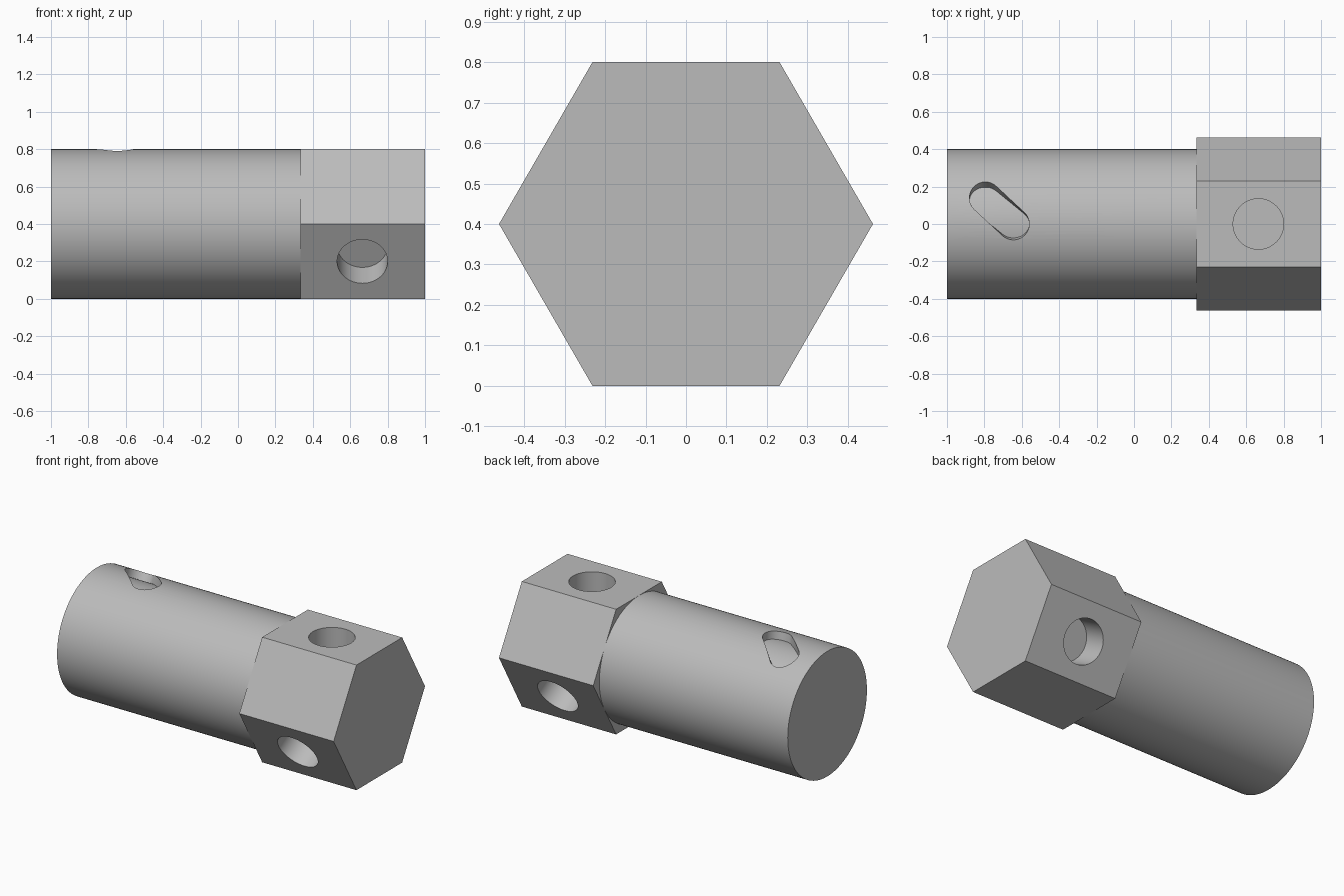
import bpy, bmesh, math
from mathutils import Matrix, Vector

cube = bpy.data.objects.get("Cube")
if cube:
    bpy.data.objects.remove(cube, do_unlink=True)

R = 0.4                      # shaft radius, also half the hex width across flats
AXIS_Z = 0.4
JOINT_X = 0.333

grey = bpy.data.materials.new("plain_grey")
grey.use_nodes = True
GREY = (0.5, 0.5, 0.5, 1)
grey.diffuse_color = GREY
grey.node_tree.nodes["Principled BSDF"].inputs["Base Color"].default_value = GREY


def add_object(name, bm):
    bmesh.ops.recalc_face_normals(bm, faces=bm.faces[:])
    mesh = bpy.data.meshes.new(name)
    bm.to_mesh(mesh)
    bm.free()
    mesh.materials.append(grey)
    obj = bpy.data.objects.new(name, mesh)
    bpy.context.collection.objects.link(obj)
    return obj


def loft(name, rings):
    """Skin closed rings of equal length and cap both ends."""
    bm = bmesh.new()
    rows = [[bm.verts.new(p) for p in ring] for ring in rings]
    n = len(rows[0])
    for a, b in zip(rows, rows[1:]):
        for i in range(n):
            j = (i + 1) % n
            bm.faces.new((a[i], a[j], b[j], b[i]))
    bm.faces.new(rows[0])
    bm.faces.new(rows[-1])
    return add_object(name, bm)


def on_axis(x, radius, angle):
    return Vector((x, radius * math.sin(angle), AXIS_Z + radius * math.cos(angle)))


def bar(name, x0, x1, radius, sides, start=0.0):
    angles = [start + math.tau * i / sides for i in range(sides)]
    return loft(name, [[on_axis(x, radius, a) for a in angles] for x in (x0, x1)])


def cut(obj, cutter):
    cutter.hide_render = True
    mod = obj.modifiers.new("cut", 'BOOLEAN')
    mod.operation = 'DIFFERENCE'
    mod.solver = 'EXACT'
    mod.object = cutter
    bpy.context.view_layer.objects.active = obj
    bpy.ops.object.modifier_apply(modifier=mod.name)
    bpy.data.objects.remove(cutter, do_unlink=True)


def slot_cutter():
    """Slanted rounded slot wrapped radially around the shaft."""
    start, end, r = Vector((-0.795, 0.14)), Vector((-0.645, 0.0)), 0.085
    centres = [start.lerp(end, i / 60) for i in range(61)]
    low, high = end.y - r, start.y + r
    rings = []
    for i in range(1, 40):
        y = (low + high) / 2 - (high - low) / 2 * math.cos(math.pi * i / 40)
        spans = [(c.x, math.sqrt(r * r - (y - c.y) ** 2))
                 for c in centres if abs(y - c.y) < r]
        left = min(x - w for x, w in spans)
        right = max(x + w for x, w in spans)
        a = math.asin(y / R)
        inner, outer = R - 0.05, R + 0.05
        rings.append([on_axis(left, inner, a), on_axis(right, inner, a),
                      on_axis(right, outer, a), on_axis(left, outer, a)])
    return loft("slot_cutter", rings)


def hole_cutter(angle):
    """Blind round hole drilled square into one flat of the head."""
    depth, over = 0.17, 0.1
    bm = bmesh.new()
    place = (Matrix.Translation((0.665, 0, AXIS_Z)) @ Matrix.Rotation(angle, 4, 'X')
             @ Matrix.Translation((0, 0, R + (over - depth) / 2)))
    bmesh.ops.create_cone(bm, cap_ends=True, segments=64, radius1=0.135,
                          radius2=0.135, depth=depth + over, matrix=place)
    return add_object("hole_cutter", bm)


# Round shaft with its slot
shaft = bar("shaft", -1, JOINT_X, R, 128)
cut(shaft, slot_cutter())

# Hexagonal head with a hole in every other flat
head = bar("hex_head", JOINT_X, 1, R / math.cos(math.pi / 6), 6, math.pi / 6)
for k in range(3):
    cut(head, hole_cutter(math.tau * k / 3))

# Smooth the round walls, keep the edges crisp
bpy.ops.object.select_all(action='DESELECT')
for obj in (shaft, head):
    obj.select_set(True)
bpy.context.view_layer.objects.active = shaft
bpy.ops.object.shade_smooth_by_angle(angle=math.radians(30))
